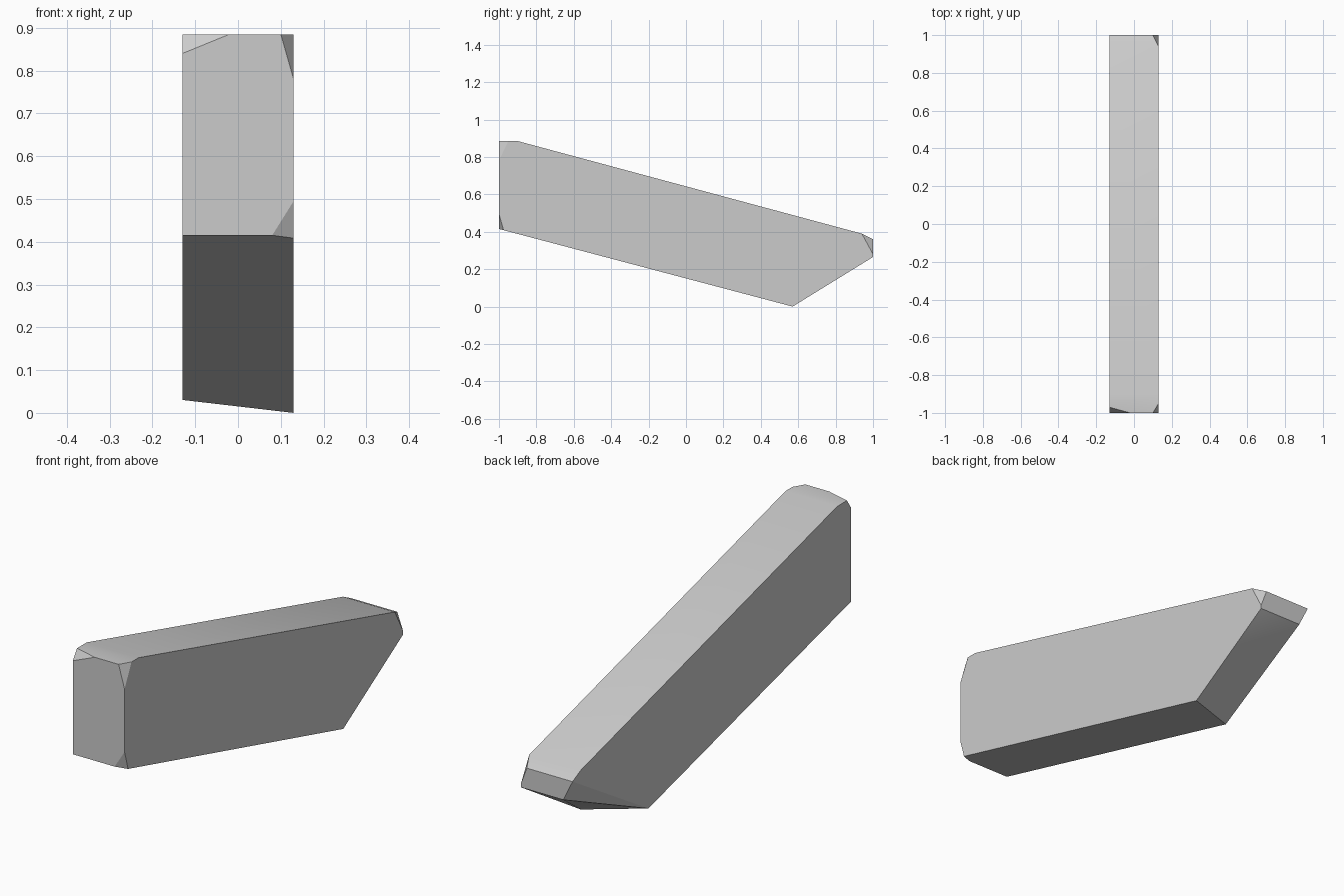
import bpy, bmesh, math
from mathutils import Vector

cube = bpy.data.objects.get("Cube")
if cube:
    bpy.data.objects.remove(cube, do_unlink=True)

HALF = 0.13
INSIDE = Vector((0, 0, 0.4))

# Side outline of the slab as (y, z)
PROFILE = [(-1, 0.415), (0.57, 0), (1, 0.265), (1, 0.36),
           (0.94, 0.39), (-0.9, 0.885), (-1, 0.885)]


def slice_corner(bm, a, b, c):
    """Cut along the plane through three points and close the opening."""
    a, b, c = Vector(a), Vector(b), Vector(c)
    normal = (b - a).cross(c - a).normalized()
    if normal.dot(INSIDE - a) > 0:
        normal.negate()
    geom = bm.verts[:] + bm.edges[:] + bm.faces[:]
    bmesh.ops.bisect_plane(bm, geom=geom, dist=1e-5, plane_co=a,
                           plane_no=normal, clear_outer=True)
    rim = [e for e in bm.edges if e.is_boundary]
    if rim:
        bmesh.ops.holes_fill(bm, edges=rim, sides=0)


# Slab body: outline extruded across the width
bm = bmesh.new()
face = bm.faces.new([bm.verts.new((-HALF, y, z)) for y, z in PROFILE])
out = bmesh.ops.extrude_face_region(bm, geom=[face])
moved = [v for v in out["geom"] if isinstance(v, bmesh.types.BMVert)]
bmesh.ops.translate(bm, vec=(2 * HALF, 0, 0), verts=moved)
bmesh.ops.recalc_face_normals(bm, faces=bm.faces[:])

# Front corners
slice_corner(bm, (0.1, -1, 0.885), (HALF, -0.95, 0.885), (HALF, -1, 0.78))
slice_corner(bm, (0.08, -1, 0.415), (HALF, -1, 0.495), (HALF, -0.975, 0.408))
slice_corner(bm, (-0.02, -1, 0.885), (-HALF, -0.97, 0.885), (-HALF, -1, 0.84))
# Back upper corner
slice_corner(bm, (HALF, 0.94, 0.39), (0.1, 1, 0.36), (HALF, 1, 0.28))
# Skewed underside of the back end
heel, tip = (-HALF, 0.455, 0.03), (-0.083, 1, 0.265)
slice_corner(bm, (HALF, 0.57, 0), tip, heel)
slice_corner(bm, (-HALF, 1, 0.36), tip, heel)

bmesh.ops.remove_doubles(bm, verts=bm.verts[:], dist=1e-4)
bmesh.ops.recalc_face_normals(bm, faces=bm.faces[:])
mesh = bpy.data.meshes.new("stone_slab")
bm.to_mesh(mesh)
bm.free()
slab = bpy.data.objects.new("stone_slab", mesh)
bpy.context.collection.objects.link(slab)

# Plain grey material
grey = bpy.data.materials.new("stone_grey")
grey.use_nodes = True
colour = (0.6, 0.6, 0.6, 1)
grey.diffuse_color = colour
for node in grey.node_tree.nodes:
    if node.type == "BSDF_PRINCIPLED":
        node.inputs["Base Color"].default_value = colour
mesh.materials.append(grey)

bpy.ops.object.select_all(action="DESELECT")
slab.select_set(True)
bpy.context.view_layer.objects.active = slab
bpy.ops.object.shade_smooth_by_angle(angle=math.radians(20))
